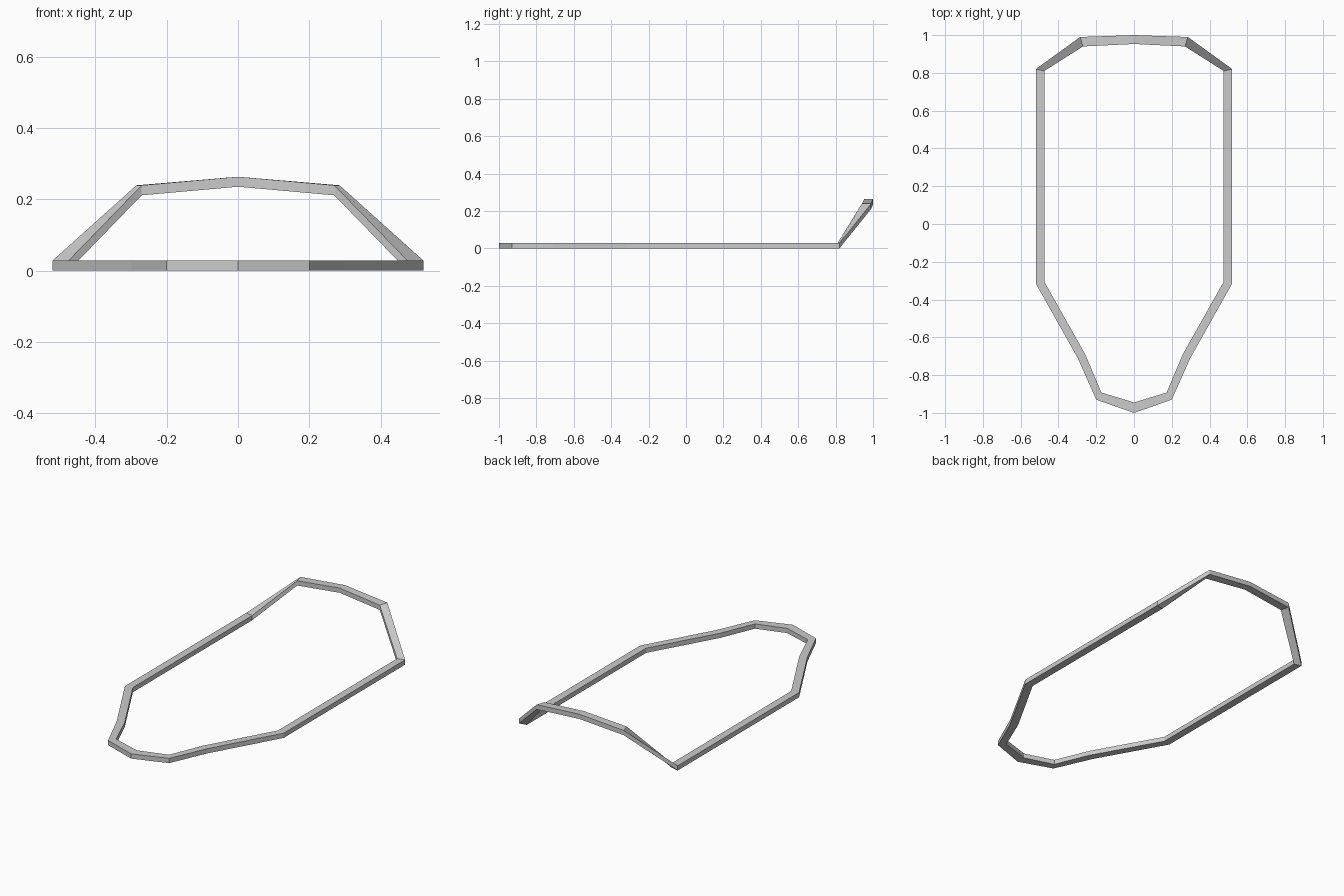
import bpy, bmesh

if "Cube" in bpy.data.objects:
    bpy.data.objects.remove(bpy.data.objects["Cube"], do_unlink=True)

THICKNESS = 0.028

# Left half of the rim, front to back: outer x, y, inner x, y, underside height
half = [
    (0.0, -1.0, 0.0, -0.945, 0),
    (0.2, -0.93, 0.173, -0.892, 0),
    (0.298, -0.71, 0.258, -0.69, 0),
    (0.52, -0.315, 0.475, -0.305, 0),
    (0.52, 0.82, 0.475, 0.81, 0),
    (0.285, 0.99, 0.27, 0.94, 0.211),
    (0.0, 1.0, 0.0, 0.953, 0.235),
]
# Mirror the half, leaving out the two points on the centre line
ring = half + [(-ox, oy, -ix, iy, z) for ox, oy, ix, iy, z in half[-2:0:-1]]

# Grey paint
grey = bpy.data.materials.new("light_grey")
grey.use_nodes = True
colour = (0.6, 0.6, 0.6, 1)
grey.diffuse_color = colour
grey.node_tree.nodes["Principled BSDF"].inputs["Base Color"].default_value = colour

# Closed bar with a four-cornered section at every bend
bm = bmesh.new()
sections = []
for ox, oy, ix, iy, z in ring:
    top = z + THICKNESS
    corners = [(ox, oy, z), (ox, oy, top), (ix, iy, top), (ix, iy, z)]
    sections.append([bm.verts.new(c) for c in corners])

for i, a in enumerate(sections):
    b = sections[(i + 1) % len(sections)]
    for k in range(4):
        n = (k + 1) % 4
        bm.faces.new((a[k], b[k], b[n], a[n]))
bmesh.ops.recalc_face_normals(bm, faces=bm.faces)

mesh = bpy.data.meshes.new("rim_frame")
bm.to_mesh(mesh)
bm.free()
mesh.materials.append(grey)
frame = bpy.data.objects.new("rim_frame", mesh)
bpy.context.collection.objects.link(frame)
